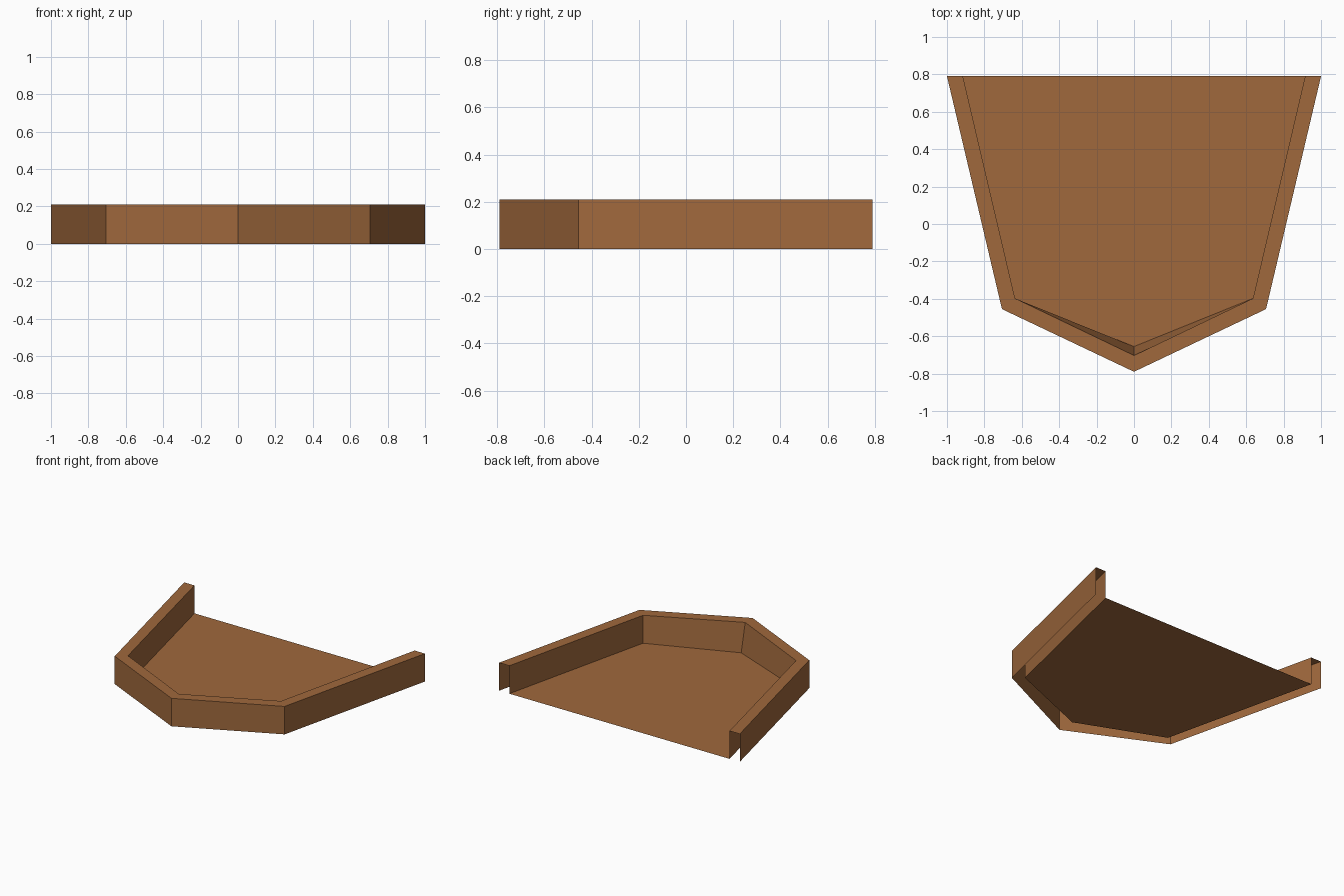
import bpy
import bmesh

if "Cube" in bpy.data.objects:
    bpy.data.objects.remove(bpy.data.objects["Cube"])

HEIGHT = 0.21

# Half outlines (x, y) from the back corner round to the front point
OUTER = [(1.0, 0.79), (0.706, -0.455), (0.0, -0.79)]
RIM = [(0.915, 0.79), (0.636, -0.398), (0.0, -0.703)]
FLOOR = [(0.915, 0.79), (0.636, -0.398), (0.0, -0.655)]


def outline(bm, half, z):
    """Mirror a half outline and return its vertices, left back to right back."""
    points = [(-x, y) for x, y in half] + half[-2::-1]
    return [bm.verts.new((x, y, z)) for x, y in points]


def strip(bm, a, b):
    """Join two open outlines with quads."""
    for i in range(len(a) - 1):
        bm.faces.new((a[i], a[i + 1], b[i + 1], b[i]))


wood = bpy.data.materials.new("brown wood")
wood.diffuse_color = (0.35, 0.14, 0.046, 1.0)
wood.use_nodes = True
wood.node_tree.nodes["Principled BSDF"].inputs["Base Color"].default_value = wood.diffuse_color

# Open tray shell: outer wall, rim, inner wall and floor (hollow, open underneath the rim)
bm = bmesh.new()
loops = [
    outline(bm, OUTER, 0.0),
    outline(bm, OUTER, HEIGHT),
    outline(bm, RIM, HEIGHT),
    outline(bm, FLOOR, 0.0),
]
for lower, upper in zip(loops, loops[1:]):
    strip(bm, lower, upper)
bm.faces.new(loops[-1])

mesh = bpy.data.meshes.new("tray")
bm.to_mesh(mesh)
bm.free()
mesh.materials.append(wood)
tray = bpy.data.objects.new("tray", mesh)
bpy.context.collection.objects.link(tray)
